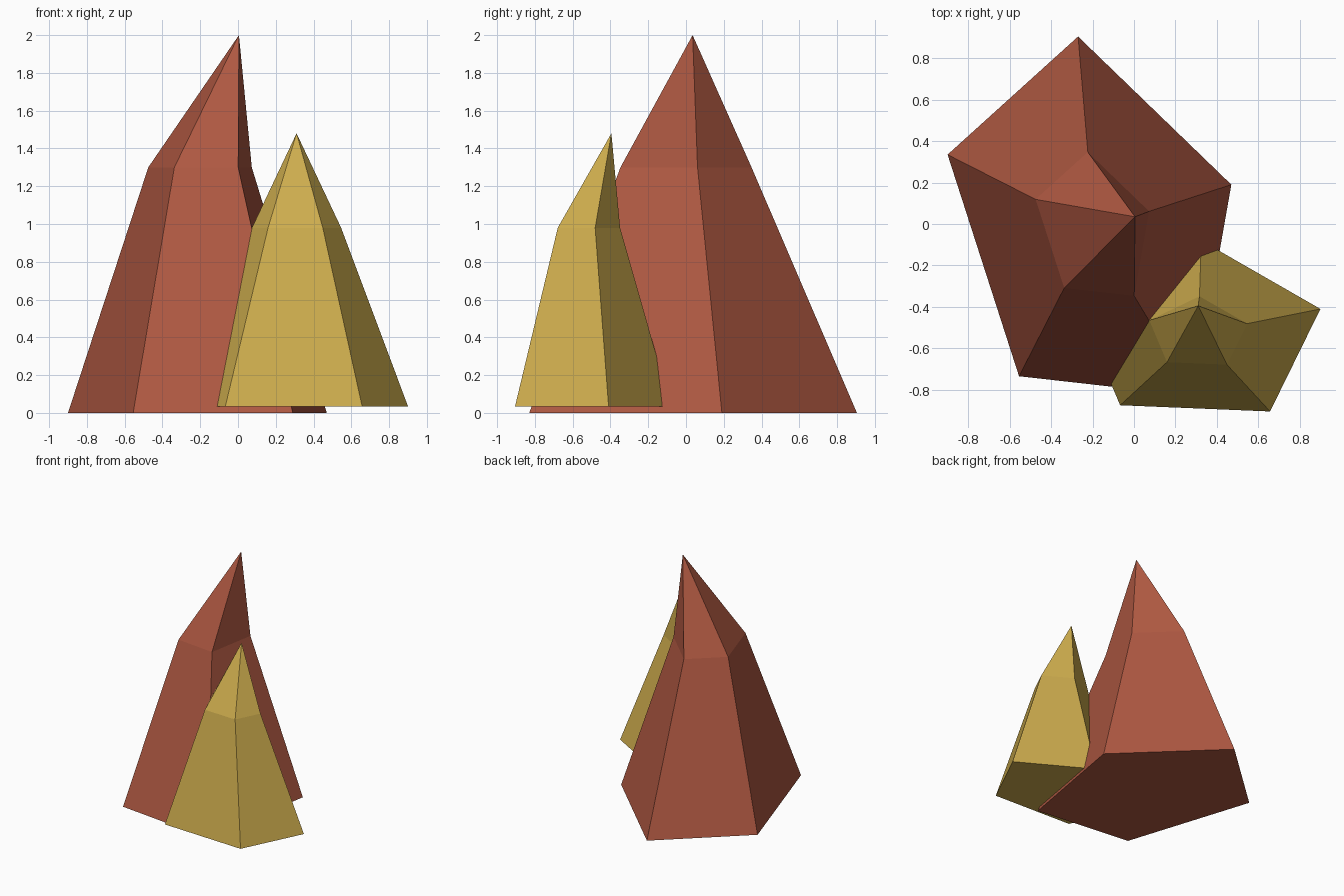
import bpy, bmesh

if "Cube" in bpy.data.objects:
    bpy.data.objects.remove(bpy.data.objects["Cube"])


def material(name, color):
    m = bpy.data.materials.new(name)
    m.diffuse_color = (*color, 1)
    m.use_nodes = True
    m.node_tree.nodes["Principled BSDF"].inputs["Base Color"].default_value = m.diffuse_color
    return m


def crystal(name, base, z0, z1, offset, tip, mat, taper=0.4):
    """Faceted spike: base outline, tapered shoulder ring, pointed tip."""
    bm = bmesh.new()
    low = [bm.verts.new((x, y, z0)) for x, y in base]
    ring = [bm.verts.new((x * taper + offset[0], y * taper + offset[1], z1))
            for x, y in base]
    top = bm.verts.new(tip)
    bm.faces.new(low)
    n = len(base)
    for i in range(n):
        j = (i + 1) % n
        bm.faces.new((low[i], low[j], ring[j], ring[i]))
        bm.faces.new((ring[i], ring[j], top))
    bmesh.ops.recalc_face_normals(bm, faces=bm.faces)
    mesh = bpy.data.meshes.new(name)
    bm.to_mesh(mesh)
    bm.free()
    mesh.materials.append(mat)
    obj = bpy.data.objects.new(name, mesh)
    bpy.context.collection.objects.link(obj)
    return obj


red = material("brick_red", (0.42, 0.097, 0.053))
gold = material("ochre_yellow", (0.61, 0.413, 0.075))

# Tall main spike
crystal("large_crystal",
        [(-0.27, 0.905), (-0.90, 0.335), (-0.555, -0.735), (0.29, -0.83), (0.47, 0.19)],
        0.0, 1.3, (-0.115, -0.015), (0.005, 0.035, 2.0), red)

# Smaller spike leaning against its front right side
crystal("small_crystal",
        [(0.325, -0.08), (0.90, -0.41), (0.657, -0.905), (-0.067, -0.875), (-0.28, -0.37)],
        0.035, 0.98, (0.186, -0.317), (0.31, -0.395, 1.48), gold)
